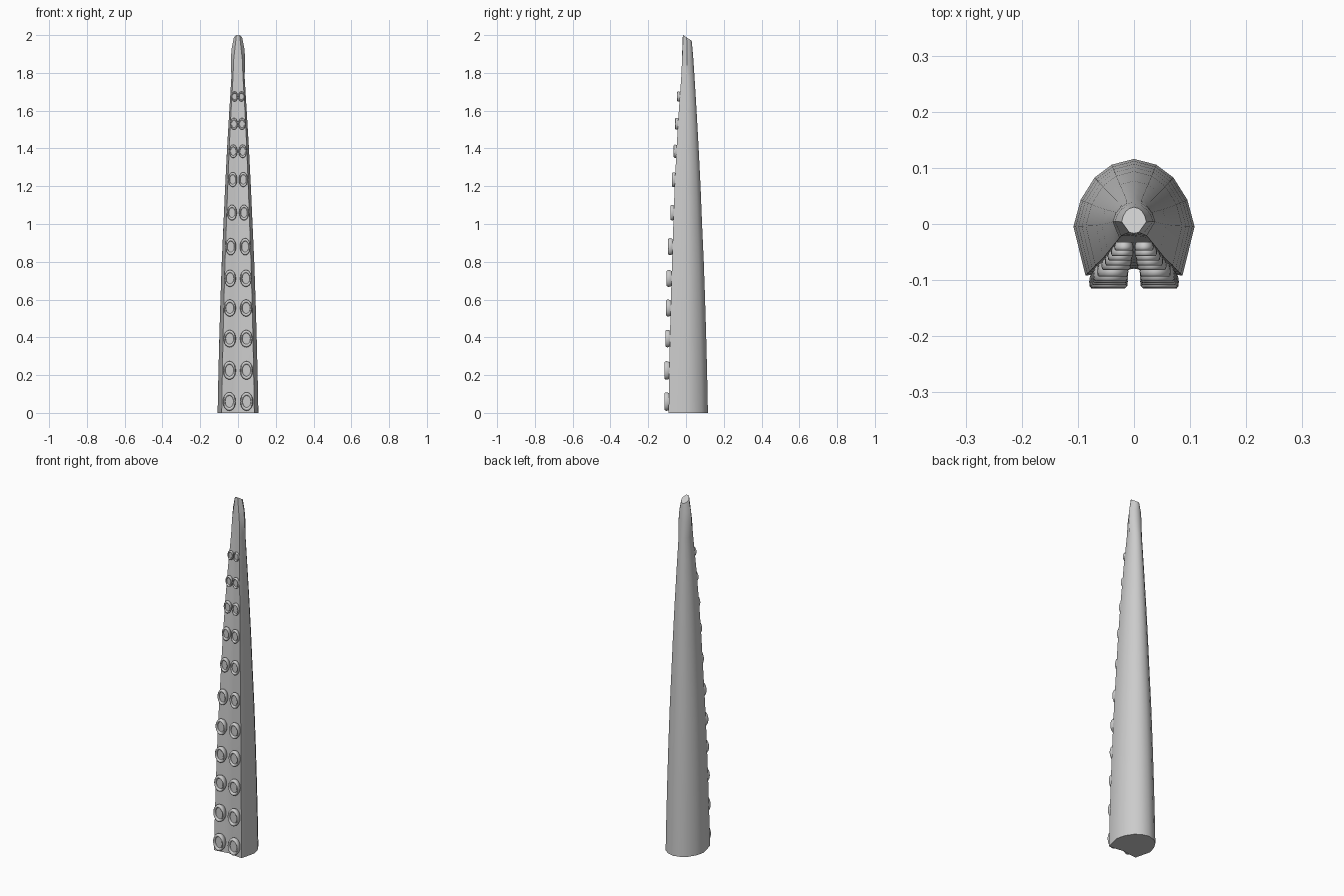
import bpy, bmesh, math

grey = bpy.data.materials.new("grey")
grey.diffuse_color = (0.6, 0.6, 0.6, 1)

# Body stations: height, half width, front y, back y, corner width, groove depth, slant
STATIONS = [
    (0.00, 0.108, -0.092, 0.116, 0.80, 0.06, 0),
    (0.20, 0.104, -0.089, 0.112, 0.80, 0.06, 0),
    (0.40, 0.099, -0.085, 0.107, 0.80, 0.06, 0),
    (0.60, 0.093, -0.080, 0.101, 0.80, 0.06, 0),
    (0.80, 0.086, -0.074, 0.094, 0.80, 0.06, 0),
    (1.00, 0.077, -0.067, 0.085, 0.80, 0.06, 0),
    (1.20, 0.068, -0.060, 0.077, 0.80, 0.06, 0),
    (1.40, 0.058, -0.050, 0.067, 0.80, 0.06, 0),
    (1.60, 0.046, -0.038, 0.056, 0.80, 0.05, 0),
    (1.78, 0.035, -0.025, 0.045, 0.75, 0.02, 0),
    (1.87, 0.038, -0.021, 0.039, 0.60, 0.00, 0),
    (1.93, 0.034, -0.018, 0.035, 0.48, -0.03, 0.01),
    (2.00, 0.022, -0.015, 0.030, 0.38, -0.04, 0.03),
]
# Right half of the section, back to side: x fraction, depth fraction
HALF = [(0.37, 0.95), (0.65, 0.84), (0.88, 0.65), (1.0, 0.42)]


def section(corner, groove):
    right = HALF + [(corner, 0.0), (corner * 0.3, groove * 0.6)]
    left = [(-x, t) for x, t in reversed(right)]
    return [(0, 1.0)] + right + [(0, groove)] + left


def finish(bm, name, angle):
    bmesh.ops.recalc_face_normals(bm, faces=bm.faces)
    mesh = bpy.data.meshes.new(name)
    bm.to_mesh(mesh)
    bm.free()
    ob = bpy.data.objects.new(name, mesh)
    bpy.context.collection.objects.link(ob)
    mesh.materials.append(grey)
    bpy.ops.object.select_all(action='DESELECT')
    ob.select_set(True)
    bpy.context.view_layer.objects.active = ob
    bpy.ops.object.shade_smooth_by_angle(angle=math.radians(angle))
    return ob


def bridge(bm, a, b):
    n = len(a)
    for i in range(n):
        j = (i + 1) % n
        bm.faces.new((a[i], a[j], b[j], b[i]))


# Tapering arm with a grooved front and slanted tip
bm = bmesh.new()
rings = []
for z, hw, yf, yb, corner, groove, slant in STATIONS:
    rings.append([bm.verts.new((x * hw, yf + t * (yb - yf), z - slant * max(t, 0)))
                  for x, t in section(corner, groove)])
for a, b in zip(rings, rings[1:]):
    bridge(bm, a, b)
bm.faces.new(rings[0])
bm.faces.new(rings[-1])
finish(bm, "tentacle_arm", 40)

# Sucker rows: height, x offset, half width, half height, rim y
SUCKERS = [
    (0.060, 0.046, 0.034, 0.049, -0.115),
    (0.225, 0.045, 0.034, 0.049, -0.114),
    (0.393, 0.044, 0.033, 0.046, -0.109),
    (0.555, 0.043, 0.032, 0.045, -0.105),
    (0.712, 0.042, 0.031, 0.045, -0.102),
    (0.880, 0.038, 0.028, 0.045, -0.094),
    (1.060, 0.032, 0.026, 0.041, -0.082),
    (1.235, 0.028, 0.024, 0.039, -0.074),
    (1.385, 0.025, 0.022, 0.035, -0.065),
    (1.530, 0.021, 0.020, 0.031, -0.057),
    (1.675, 0.018, 0.017, 0.027, -0.047),
]
# Sucker profile: radius fraction, depth behind the rim as a fraction
PROFILE = [(0.85, 1.2), (0.97, 0.75), (1.0, 0.45), (0.97, 0.15), (0.88, 0.0),
           (0.76, 0.0), (0.68, 0.12), (0.64, 0.4)]
SIDES = 20

bm = bmesh.new()
for z, x0, rx, rz, rim in SUCKERS:
    depth = 0.75 * rx
    for side in (-1, 1):
        rings = []
        for r, d in PROFILE:
            rings.append([bm.verts.new((side * x0 + rx * r * math.cos(k * math.tau / SIDES),
                                        rim + d * depth,
                                        z + rz * r * math.sin(k * math.tau / SIDES)))
                          for k in range(SIDES)])
        for a, b in zip(rings, rings[1:]):
            bridge(bm, a, b)
        bm.faces.new(rings[0])
        bm.faces.new(rings[-1])
finish(bm, "suckers", 50)
